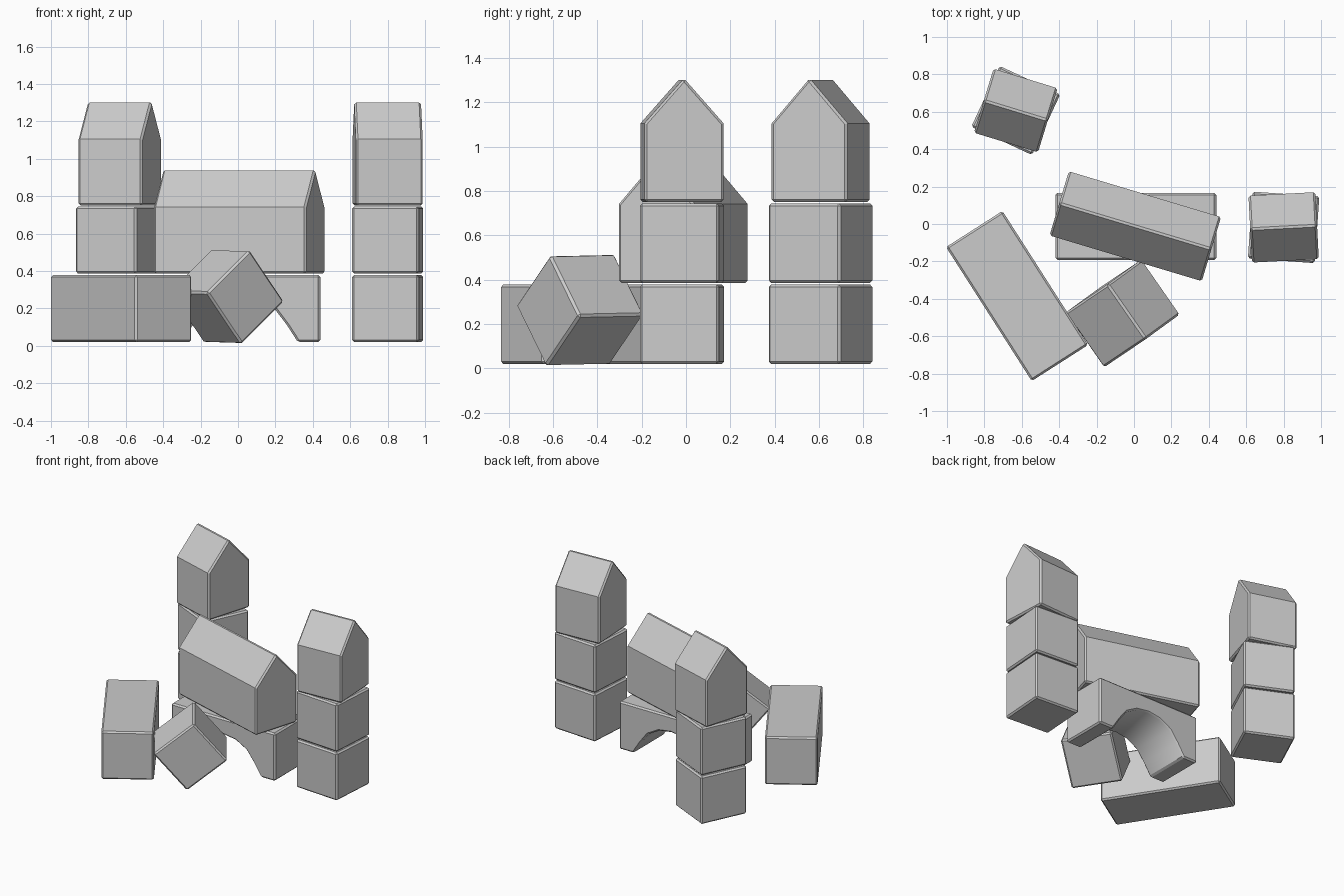
import bpy, bmesh
from math import radians
from mathutils import Matrix, Vector

if "Cube" in bpy.data.objects:
    bpy.data.objects.remove(bpy.data.objects["Cube"])

W = 0.358           # block width and height
H = W / 2
LONG = 0.85         # long block length
Z0, Z1, Z2 = 0.02, 0.386, 0.75   # layer heights

SQUARE = [(-H, 0), (H, 0), (H, W), (-H, W)]
GABLE = [(-H, 0), (H, 0), (H, 0.355), (0, 0.558), (-H, 0.355)]
CURVE = [(0.31, 0), (0.252, 0.09), (0.19, 0.172), (0.1, 0.222), (0, 0.237)]
ARCH = ([(-0.43, W), (-0.43, 0)] + [(-x, z) for x, z in CURVE]
        + CURVE[-2::-1] + [(0.43, 0), (0.43, W)])


def prism(name, profile, length, matrix, smooth=()):
    """Extrude a (y, z) profile along local x, with softened edges."""
    n = len(profile)
    verts = [(s * length / 2, y, z) for s in (-1, 1) for y, z in profile]
    faces = [tuple(range(n)), tuple(range(2 * n - 1, n - 1, -1))]
    faces += [(i, (i + 1) % n, n + (i + 1) % n, n + i) for i in range(n)]
    me = bpy.data.meshes.new(name)
    me.from_pydata(verts, [], faces)
    for i in smooth:
        me.polygons[2 + i].use_smooth = True
    bm = bmesh.new()
    bm.from_mesh(me)
    bmesh.ops.recalc_face_normals(bm, faces=bm.faces)
    bm.to_mesh(me)
    bm.free()
    ob = bpy.data.objects.new(name, me)
    bpy.context.collection.objects.link(ob)
    ob.matrix_world = matrix
    bev = ob.modifiers.new("soft_edges", 'BEVEL')
    bev.width = 0.011
    bev.segments = 1
    bev.limit_method = 'ANGLE'
    bev.angle_limit = radians(44)
    return ob


def place(x, y, z, deg):
    return Matrix.Translation((x, y, z)) @ Matrix.Rotation(radians(deg), 4, 'Z')


# two towers: two cubes and a gabled top each
for side, x, y, turns in (("right", 0.80, -0.018, (-4, -4, 3)),
                          ("back_left", -0.632, 0.607, (-25, -25, -17))):
    prism(side + "_tower_base", SQUARE, W, place(x, y, Z0, turns[0]))
    prism(side + "_tower_middle", SQUARE, W, place(x, y, Z1, turns[1]))
    prism(side + "_tower_roof", GABLE, W, place(x, y, Z2, turns[2]))

# arch with a long gabled block on top
prism("arch_block", ARCH, W, place(0.01, -0.013, Z0, 90), smooth=range(2, 10))
prism("long_roof_block", GABLE, LONG, place(0.007, -0.012, Z1, -16.7))

# long block lying on the ground
prism("long_block", SQUARE, LONG, place(-0.625, -0.385, Z0, -57.4))

# tumbled cube leaning on its corner
ax = Vector((0.23, 0.155, 0.23)).normalized()
az = ax.cross(Vector((-0.20, 0.295, 0.01))).normalized()
ay = az.cross(ax)
rot = Matrix((ax, ay, az)).transposed().to_4x4()
prism("tumbled_cube", SQUARE, W,
      Matrix.Translation((-0.06, -0.478, 0.263)) @ rot @ Matrix.Translation((0, 0, -H)))
